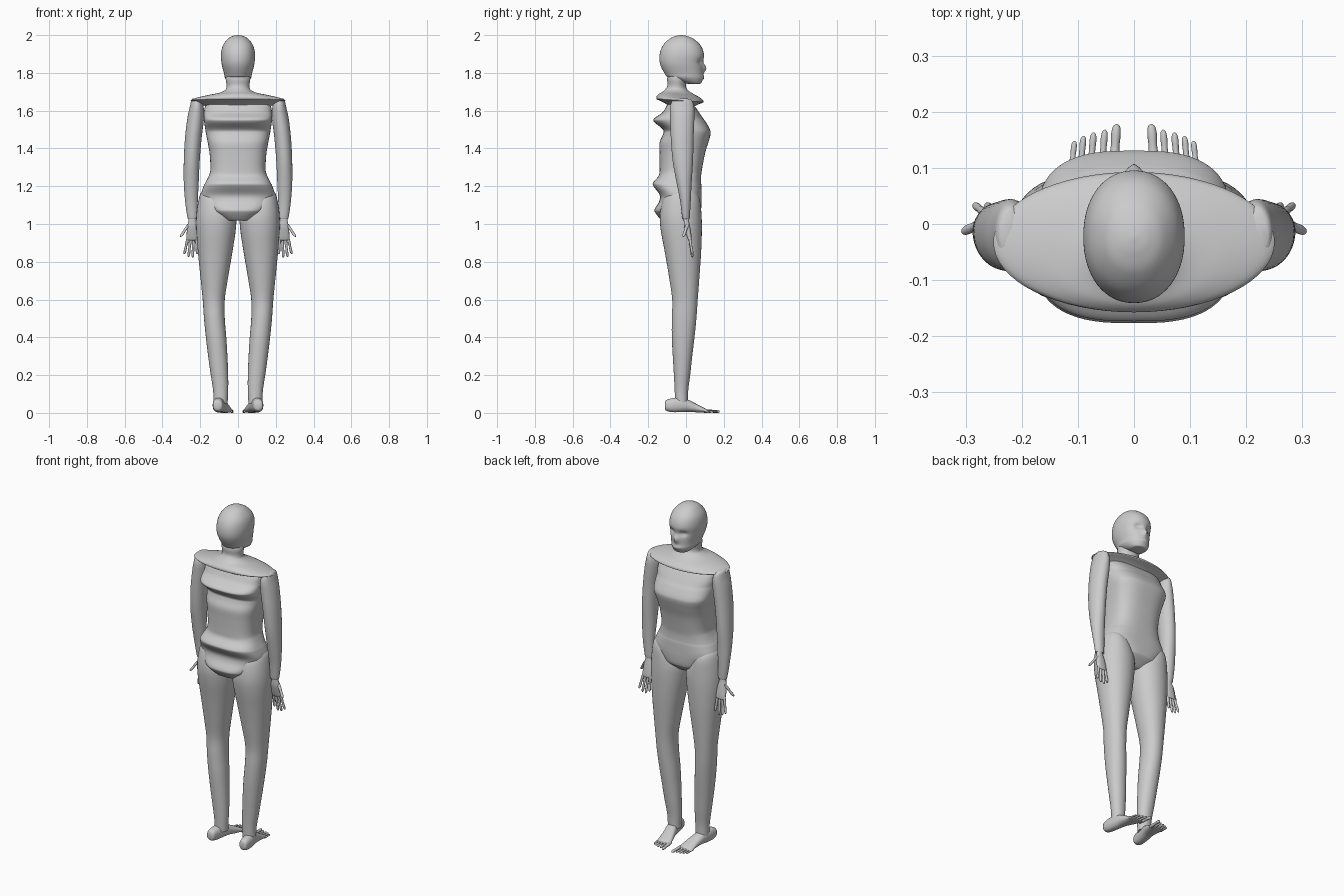
import bpy, bmesh, math
from mathutils import Vector


def catmull(p, q, r, s, t):
    return [0.5 * (2*b + (c-a)*t + (2*a-5*b+4*c-d)*t*t + (3*b-a-3*c+d)*t**3)
            for a, b, c, d in zip(p, q, r, s)]


def loft(name, rings, axis='Z', n=2.0, sides=40, steps=5, mirror=False, warp=None):
    """Skin smooth superellipse rings: (position, a_min, a_max, b_min, b_max)."""
    fine = []
    for i in range(len(rings) - 1):
        p, q, r = rings[max(i-1, 0)], rings[i], rings[i+1]
        s = rings[min(i+2, len(rings)-1)]
        fine += [catmull(p, q, r, s, k/steps) for k in range(steps)]
    fine.append(rings[-1])
    bm = bmesh.new()
    loops = []
    for t, a0, a1, b0, b1 in fine:
        loop = []
        for k in range(sides):
            u = 2*math.pi*k/sides
            c, s = math.cos(u), math.sin(u)
            a = (a0+a1)/2 + (a1-a0)/2*math.copysign(abs(c)**(2/n), c)
            b = (b0+b1)/2 + (b1-b0)/2*math.copysign(abs(s)**(2/n), s)
            co = Vector((a, b, t) if axis == 'Z' else (a, t, b))
            loop.append(bm.verts.new(warp(co) if warp else co))
        loops.append(loop)
    for l, m in zip(loops, loops[1:]):
        for k in range(sides):
            j = (k+1) % sides
            bm.faces.new((l[k], l[j], m[j], m[k]))
    bm.faces.new(loops[0])
    bm.faces.new(loops[-1])
    bmesh.ops.recalc_face_normals(bm, faces=bm.faces)
    me = bpy.data.meshes.new(name)
    bm.to_mesh(me)
    bm.free()
    me.shade_smooth()
    me.set_sharp_from_angle(angle=math.radians(50))
    ob = bpy.data.objects.new(name, me)
    bpy.context.collection.objects.link(ob)
    if mirror:
        ob.modifiers.new("Mirror", 'MIRROR').use_mirror_merge = False
    return ob


def centred(rows):
    return [(z, -w, w, b, f) for z, w, b, f in rows]


def digit(name, start, end, r, axis='Z'):
    """Thin rounded finger or toe between two points."""
    rings = []
    for t, k in ((0, .9), (.35, 1), (.55, .85), (.8, .95), (.95, .7), (1, .15)):
        x, y, z = Vector(start).lerp(Vector(end), t)
        p, b = (z, y) if axis == 'Z' else (y, z)
        rings.append((p, x-r*k, x+r*k, b-r*k, b+r*k))
    loft(name, rings, axis, sides=12, steps=3, mirror=True)


# Head with nose, eye hollows and mouth relief
def face(co):
    x, y, z = co
    if y > 0:
        def bump(cx, cz, sx, sz):
            return math.exp(-((x-cx)/sx)**2 - ((z-cz)/sz)**2)
        y += .018*bump(0, 1.825, .015, .022) + .006*bump(0, 1.775, .03, .012)
        y -= .014*(bump(.036, 1.86, .02, .016) + bump(-.036, 1.86, .02, .016))
    return Vector((x, y, z))


loft("head", centred([
    (1.742, .025, .02, .068), (1.746, .045, -.01, .08), (1.772, .068, -.09, .09),
    (1.80, .075, -.115, .09), (1.85, .087, -.138, .09), (1.90, .09, -.139, .095),
    (1.945, .08, -.122, .078), (1.98, .054, -.088, .04), (1.995, .028, -.055, .005),
    (2.0, .004, -.03, -.02)]), n=2.15, sides=64, steps=8, warp=face)

# Neck flaring into the wide shoulder plate
loft("neck_and_shoulders", centred([
    (1.80, .062, -.09, .01), (1.765, .065, -.10, .005), (1.73, .06, -.098, .0),
    (1.71, .066, -.108, .012), (1.693, .10, -.125, .04), (1.68, .165, -.145, .068),
    (1.666, .225, -.156, .088), (1.657, .248, -.157, .092), (1.651, .247, -.154, .09),
    (1.64, .215, -.125, .065), (1.625, .175, -.10, .042), (1.60, .16, -.09, .03)]),
    sides=64, warp=lambda c: Vector((c.x, c.y, c.z - .07*(c.y+.03))))

# Torso with ridged back
loft("torso", centred([
    (1.65, .14, -.09, .02), (1.625, .172, -.103, .045), (1.59, .18, -.125, .07),
    (1.56, .18, -.168, .09), (1.54, .179, -.168, .105), (1.50, .173, -.122, .127),
    (1.475, .169, -.122, .13), (1.43, .16, -.14, .118), (1.37, .15, -.14, .10),
    (1.29, .146, -.14, .085), (1.255, .155, -.145, .08), (1.22, .172, -.174, .08),
    (1.20, .182, -.172, .082), (1.155, .195, -.14, .083), (1.12, .18, -.142, .083),
    (1.08, .148, -.165, .08), (1.06, .13, -.163, .07), (1.025, .08, -.135, .03),
    (1.018, .07, -.12, .015)]), n=2.8, sides=64)

# Legs
loft("leg", [
    (1.185, .12, .165, -.06, .02), (1.17, .09, .193, -.09, .05),
    (1.13, .05, .208, -.12, .073), (1.05, .012, .22, -.138, .082),
    (.97, .012, .221, -.134, .084), (.85, .03, .212, -.112, .08),
    (.72, .052, .199, -.09, .071), (.60, .07, .187, -.073, .062),
    (.50, .07, .18, -.075, .055), (.40, .062, .17, -.075, .045),
    (.30, .056, .158, -.07, .033), (.20, .052, .144, -.064, .022),
    (.12, .052, .132, -.06, .012), (.05, .055, .128, -.058, .01)],
    n=2.1, mirror=True)

# Feet and toes
loft("foot", [
    (-.112, .095, .118, .025, .05), (-.105, .083, .13, .012, .067),
    (-.075, .076, .134, .004, .077), (-.03, .066, .131, .004, .08),
    (.01, .056, .124, .006, .07), (.055, .042, .117, .003, .048),
    (.09, .033, .115, .001, .03), (.112, .032, .112, .0, .017),
    (.118, .036, .108, .003, .012)], 'Y', n=2.3, mirror=True)
for i, (x, tip, r) in enumerate([(.031, .178, .009), (.052, .168, .0065), (.072, .163, .0065),
                                 (.09, .157, .006), (.106, .148, .0055)]):
    digit(f"toe_{i+1}", (x+.006, .09, .011), (x, tip, .007), r, 'Y')

# Arms
loft("arm", [
    (1.665, .215, .24, -.04, .0), (1.655, .196, .247, -.07, .03),
    (1.62, .182, .255, -.084, .043), (1.56, .18, .268, -.084, .044),
    (1.45, .193, .281, -.08, .04), (1.33, .203, .287, -.07, .037),
    (1.22, .208, .287, -.05, .03), (1.12, .213, .28, -.031, .025),
    (1.035, .215, .268, -.02, .02), (1.03, .22, .263, -.016, .017)], mirror=True)

# Hands: palm, fingers and thumb
loft("palm", [
    (1.045, .225, .26, -.012, .014), (1.02, .224, .262, -.012, .015),
    (.985, .216, .269, -.01, .022), (.94, .212, .272, .002, .029),
    (.918, .214, .27, .01, .03), (.913, .222, .262, .016, .026)],
    n=2.4, sides=24, mirror=True)
for i, (x0, x1, tip) in enumerate([(.264, .284, .84), (.25, .262, .825),
                                   (.235, .24, .822), (.221, .216, .84)]):
    digit(f"finger_{i+1}", (x0, .018, .935), (x1, .034, tip), .0075)
digit("thumb", (.26, .008, 1.0), (.304, -.014, .932), .009)
